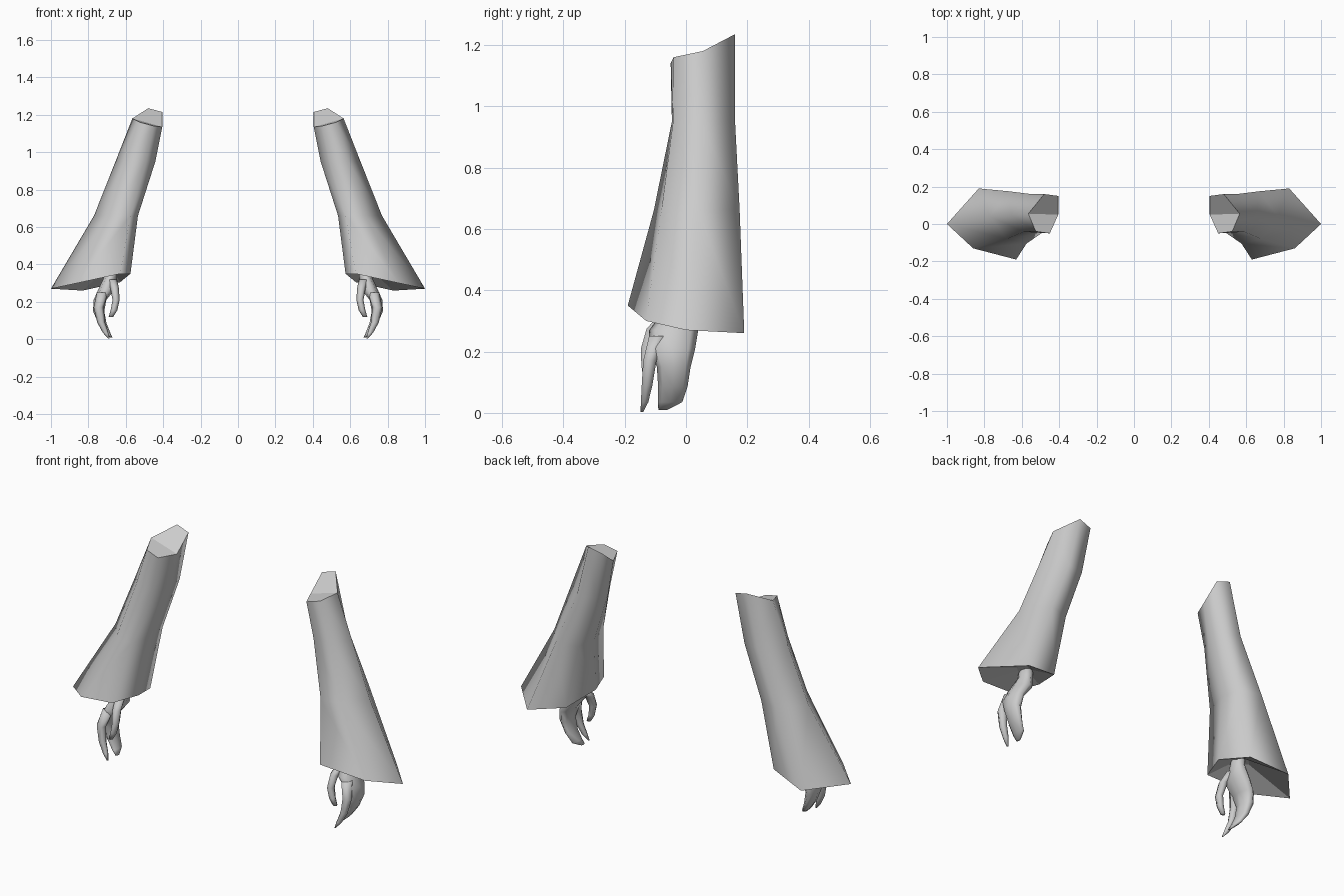
import bpy, bmesh, math
from mathutils import Vector

if "Cube" in bpy.data.objects:
    bpy.data.objects.remove(bpy.data.objects["Cube"])

grey = bpy.data.materials.new("plain grey")
grey.diffuse_color = (0.6, 0.6, 0.6, 1)
grey.use_nodes = True
grey.node_tree.nodes["Principled BSDF"].inputs["Base Color"].default_value = grey.diffuse_color


def loft(name, rings, caps=True, recess=None):
    """Skin a list of point rings, then mirror the part to the other arm."""
    bm = bmesh.new()
    vs = [[bm.verts.new(p) for p in ring] for ring in rings]
    n = len(rings[0])

    def bridge(a, b, smooth):
        for i in range(n):
            j = (i + 1) % n
            bm.faces.new((a[i], a[j], b[j], b[i])).smooth = smooth

    for a, b in zip(vs, vs[1:]):
        bridge(a, b, True)
    if recess:
        # Cuff underside folds inward to a ring round the wrist
        inner = [bm.verts.new(p) for p in recess]
        bridge(inner, vs[0], False)
        bm.faces.new(inner)
        # Top closed by two planes folded between outer and inner corner
        t = vs[-1]
        bm.faces.new(t[0:4])
        bm.faces.new((t[3], t[4], t[5], t[0]))
        for ring in (vs[0], t):
            for i in range(n):
                bm.edges.get((ring[i], ring[(i + 1) % n])).smooth = False
    else:
        for ring in (vs[0], vs[-1]):
            bm.faces.new(ring).smooth = True
    bmesh.ops.recalc_face_normals(bm, faces=bm.faces)
    mesh = bpy.data.meshes.new(name)
    bm.to_mesh(mesh)
    bm.free()
    mesh.materials.append(grey)
    ob = bpy.data.objects.new(name, mesh)
    bpy.context.collection.objects.link(ob)
    mod = ob.modifiers.new("other arm", 'MIRROR')
    mod.use_mirror_merge = False
    return ob


def oval(x, y, z, rx, ry, n=8):
    """Horizontal oval cross-section."""
    return [(x + rx * math.cos(2 * math.pi * i / n),
             y + ry * math.sin(2 * math.pi * i / n), z) for i in range(n)]


# Sleeve: six corners per ring (outer, front outer, front inner, inner, back inner, back)
sleeve = [
    [(1.0, 0, .27), (.86, -.13, .30), (.63, -.19, .35), (.575, -.04, .35), (.63, .14, .305), (.83, .19, .26)],
    [(.77, .04, .66), (.68, -.08, .66), (.575, -.105, .66), (.535, .03, .66), (.555, .14, .66), (.67, .175, .66)],
    [(.655, .05, .95), (.59, -.042, .95), (.49, -.046, .95), (.442, .04, .95), (.452, .14, .95), (.55, .16, .95)],
    [(.565, .055, 1.18), (.525, -.04, 1.16), (.45, -.05, 1.14), (.405, .05, 1.135), (.405, .15, 1.215), (.48, .16, 1.235)],
]
wrist = Vector((.68, -.01, .37))
recess = [wrist + (Vector(p) - wrist) * .2 for p in sleeve[0]]
for p in recess:
    p.z = .37
loft("sleeve", sleeve, recess=recess)

# Palm running down into the joined fingers
loft("hand", [oval(*s) for s in [
    (.68, -.01, .42, .03, .035), (.68, -.02, .34, .033, .045),
    (.70, -.04, .27, .045, .08), (.738, -.045, .21, .034, .075),
    (.745, -.04, .15, .03, .055), (.725, -.043, .085, .022, .048),
    (.697, -.052, .035, .014, .04), (.678, -.075, .01, .006, .015)]])

# Separate forefinger
loft("forefinger", [oval(*s, 6) for s in [
    (.725, -.09, .25, .03, .035), (.745, -.118, .17, .027, .025),
    (.732, -.127, .09, .021, .02), (.708, -.135, .035, .015, .014),
    (.69, -.144, .003, .004, .005)]])

# Thumb
loft("thumb", [oval(*s, 6) for s in [
    (.672, -.06, .32, .025, .03), (.66, -.105, .275, .023, .027),
    (.652, -.127, .21, .019, .023), (.663, -.13, .155, .018, .018),
    (.68, -.13, .118, .012, .012)]])
